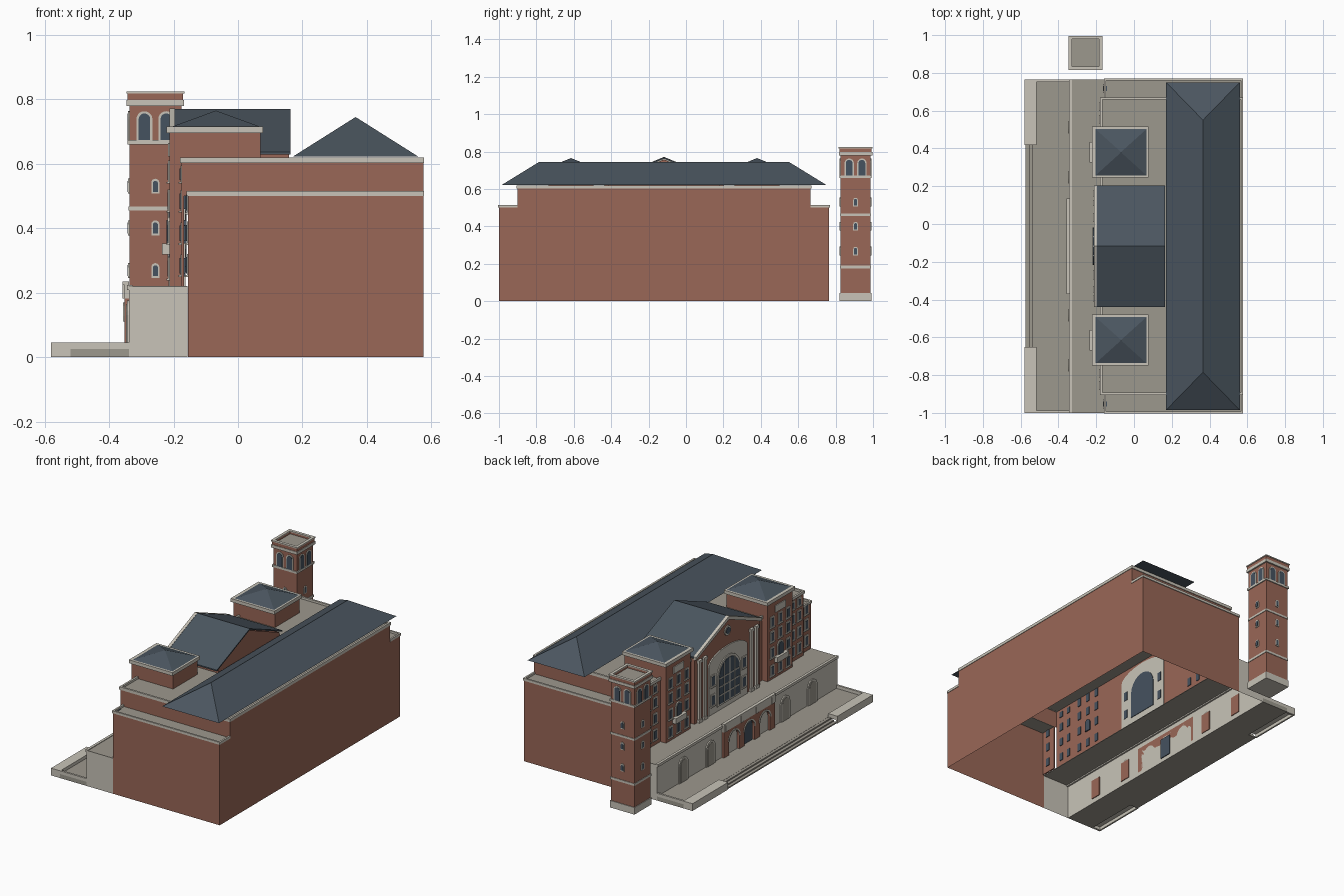
import bpy, bmesh, math

if "Cube" in bpy.data.objects:
    bpy.data.objects.remove(bpy.data.objects["Cube"])

COLOURS = {
    "brick": (0.32, 0.135, 0.095), "stone": (0.58, 0.55, 0.48),
    "paving": (0.335, 0.315, 0.27), "slate": (0.07, 0.092, 0.115),
    "glass": (0.06, 0.085, 0.115),
}
MATS = {}
for key, c in COLOURS.items():
    MATS[key] = bpy.data.materials.new(key)
    MATS[key].diffuse_color = (*c, 1)

C = -0.1175          # symmetry line of the building in y
parts = {}           # part name -> (bmesh, material)


def part(name, mat):
    return parts.setdefault(name, (bmesh.new(), mat))[0]


def box(name, mat, x0, x1, y0, y1, z0, z1, skip=""):
    """Box; skip leaves faces open: l/r = -x/+x, f/k = -y/+y, b/t = bottom/top."""
    bm = part(name, mat)
    v = [bm.verts.new((x, y, z)) for z in (z0, z1) for y in (y0, y1) for x in (x0, x1)]
    for k, q in dict(b=(0, 2, 3, 1), t=(4, 5, 7, 6), f=(0, 1, 5, 4),
                     k=(2, 6, 7, 3), l=(0, 4, 6, 2), r=(1, 3, 7, 5)).items():
        if k not in skip:
            bm.faces.new([v[i] for i in q])


def prism(name, mat, pts, a, b, axis="x"):
    """Extrude a (side, z) outline between a and b along an axis."""
    bm = part(name, mat)
    put = (lambda p, d: (d, p[0], p[1])) if axis == "x" else (lambda p, d: (p[0], d, p[1]))
    A = [bm.verts.new(put(p, a)) for p in pts]
    B = [bm.verts.new(put(p, b)) for p in pts]
    n = len(pts)
    fs = [bm.faces.new(A), bm.faces.new(B)]
    fs += [bm.faces.new((A[i], A[(i + 1) % n], B[(i + 1) % n], B[i])) for i in range(n)]
    bmesh.ops.recalc_face_normals(bm, faces=fs)


def arch(c, half, z0, spring, rise=None, n=10):
    rise = half if rise is None else rise
    top = [(c + half * math.cos(math.pi * i / n), spring + rise * math.sin(math.pi * i / n))
           for i in range(n + 1)]
    return [(c + half, z0)] + top + [(c - half, z0)]


def ring(name, mat, x0, x1, y0, y1, z0, z1, t):
    box(name, mat, x0, x1, y0, y0 + t, z0, z1)
    box(name, mat, x0, x1, y1 - t, y1, z0, z1)
    box(name, mat, x0, x0 + t, y0 + t, y1 - t, z0, z1)
    box(name, mat, x1 - t, x1, y0 + t, y1 - t, z0, z1)


def hip(name, x0, x1, y0, y1, z0, z1, run):
    """Hipped roof with its ridge along y."""
    bm = part(name, "slate")
    xm = (x0 + x1) / 2
    v = [bm.verts.new(p) for p in ((x0, y0, z0), (x1, y0, z0), (x1, y1, z0), (x0, y1, z0),
                                   (xm, y0 + run, z1), (xm, y1 - run, z1))]
    for q in ((0, 3, 2, 1), (0, 1, 4), (1, 2, 5, 4), (2, 3, 5), (3, 0, 4, 5)):
        bm.faces.new([v[i] for i in q])


def window(x, y, z, w=0.026, h=0.055, depth=0.012):
    """Facade window: stone surround, sill and glass through the wall."""
    box("window_surrounds", "stone", x - 0.004, x, y - w / 2 - .006, y + w / 2 + .006, z - .008, z + h + .01)
    box("window_sills", "stone", x - 0.009, x, y - w / 2 - .01, y + w / 2 + .01, z - .012, z - .006)
    box("window_glass", "glass", x - 0.006, x + depth, y - w / 2, y + w / 2, z, z + h)


# main shell, open underneath
box("main_walls", "brick", -.155, .575, -1, .765, 0, .5, "ltb")
box("upper_walls", "brick", -.175, .575, -.9, .665, .5, .605, "ltb")
box("upper_flat_roof", "paving", -.175, .575, -.9, .665, .603, .607)
ring("upper_coping", "stone", -.18, .578, -.905, .67, .602, .62, .012)
box("facade_wall", "brick", -.175, -.167, -.9, .665, .22, .605)
for s in (-1, 1):
    a, b = sorted((C + s * .7825, C + s * .8825))
    box("wing_fronts", "brick", -.155, -.147, a, b, .22, .5)
    box("wing_flat_roofs", "paving", -.155, .575, a, b, .498, .503)
    ya, yb = sorted((C + s * .876, C + s * .887))
    box("wing_coping", "stone", -.16, .578, ya, yb, .5, .515)
    for x0, x1 in ((-.16, -.149), (.567, .578)):
        box("wing_coping", "stone", x0, x1, a, b, .5, .515)
    # wing windows
    for z in (.26, .36, .455):
        window(-.155, C + s * .835, z, h=.05)
    for z in (.26, .36, .46, .55):
        for off in (.672, .738):
            window(-.175, C + s * off, z, h=.048 if z < .5 else .035)

# long hipped main roof
hip("main_roof", .17, .56, -.985, .75, .622, .745, .2)

# corner pavilions
for s in (-1, 1):
    p = C + s * .4975
    box("pavilion_walls", "brick", -.213, -.17, p - .12, p + .12, .22, .61, "rtb")
    box("pavilion_attics", "brick", -.213, .07, p - .12, p + .12, .605, .695, "tb")
    box("pavilion_cornices", "stone", -.222, .077, p - .135, p + .135, .695, .716)
    hip("pavilion_roofs", -.203, .066, p - .122, p + .122, .716, .765, .121)
    box("attic_plaques", "stone", -.218, -.213, p - .05, p + .05, .622, .665)
    for z in (.25, .36, .46, .55):
        for off in (-.078, 0, .078):
            if off or z != .36:
                window(-.213, p + off, z, depth=.05, h=.05)
    # balcony with arched door
    box("balconies", "stone", -.236, -.213, p - .055, p + .055, .318, .352)
    prism("balcony_door_surrounds", "stone", arch(p, .03, .352, .405), -.219, -.213)
    prism("balcony_doors", "glass", arch(p, .021, .352, .405), -.222, -.16)

# central gabled hall
box("hall_front", "brick", -.2, -.17, C - .32, C + .32, .22, .625, "rtb")
prism("hall_gable", "brick", [(C - .3, .606), (C + .3, .606), (C + .3, .63), (C, .758), (C - .3, .63)], -.2, .158)
prism("hall_roof", "slate", [(C - .322, .628), (C, .762), (C + .322, .628), (C + .322, .636), (C, .77), (C - .322, .636)],
      -.197, .163)
prism("pediment_rake", "stone", [(C - .322, .618), (C, .75), (C + .322, .618), (C + .322, .638), (C, .772), (C - .322, .638)],
      -.213, -.195)
ring_pts = lambda r: [(C + r * math.cos(i * math.pi / 8), .68 + r * math.sin(i * math.pi / 8)) for i in range(16)]
prism("oculus_surround", "stone", ring_pts(.03), -.206, -.2)
prism("oculus_glass", "glass", ring_pts(.02), -.208, -.2)

# stone centrepiece with great arched window
prism("centre_panel", "stone", arch(C, .19, .22, .52, .07, 14), -.207, -.163)
prism("great_window_surround", "stone", arch(C, .115, .25, .42), -.213, -.207)
prism("great_window", "glass", arch(C, .1, .262, .42), -.216, -.16)
for off in (-.05, 0, .05):
    h = .42 + math.sqrt(.01 - off * off)
    box("great_window_bars", "stone", -.219, -.215, C + off - .003, C + off + .003, .262, h)
for z in (.315, .368, .42):
    box("great_window_bars", "stone", -.219, -.215, C - .1, C + .1, z - .003, z + .003)
for s in (-1, 1):
    for z in (.28, .4):
        window(-.207, C + s * .152, z, w=.03, depth=.046)
    # paired pilasters with bases and capitals
    for off in (.228, .278):
        y = C + s * off
        box("pilasters", "stone", -.212, -.2, y - .011, y + .011, .22, .6)
        for z in (.22, .588):
            box("pilaster_caps", "stone", -.216, -.2, y - .016, y + .016, z, z + .018)

# terrace, open underneath
box("terrace_walls", "stone", -.338, -.156, -1, .765, 0, .218, "rtb")
box("terrace_floor", "paving", -.338, -.156, -1, .765, .216, .22)
box("terrace_coping", "stone", -.344, -.328, -1, .765, .208, .224)
for off in (-.63, -.365, .365, .63):
    y = C + off
    prism("terrace_arch_surrounds", "stone", arch(y, .045, .025, .13), -.345, -.338)
    prism("terrace_arch_niches", "paving", arch(y, .033, .025, .13), -.347, -.338)
    box("terrace_inner_doors", "brick", -.338, -.334, y - .035, y + .035, .03, .15)
box("entrance_door", "glass", -.341, -.333, C - .04, C + .04, .025, .15)

# brick entrance arcade with stone parapet
out = [(C - .25, .025)]
for off in (-.15, 0, .15):
    out += arch(C + off, .05, .025, .11)[::-1]
    prism("arcade_arch_trim", "stone",
          arch(C + off, .059, .11, .11)[1:-1] + arch(C + off, .05, .11, .11)[1:-1][::-1], -.357, -.352)
out += [(C + .25, .025), (C + .25, .182), (C - .25, .182)]
prism("entrance_arcade", "brick", out, -.353, -.338)
box("arcade_parapet", "stone", -.354, -.338, C - .25, C + .25, .182, .225)
box("arcade_cornice", "stone", -.358, -.338, C - .253, C + .253, .225, .235)
for off in (-.225, -.075, .075, .225):
    box("arcade_posts", "stone", -.358, -.338, C + off - .012, C + off + .012, .182, .232)

# forecourt, end walls and steps
box("forecourt", "paving", -.52, -.338, -1, .765, 0, .025)
for s in (-1, 1):
    a, b = sorted((C + s * .535, C + s * .8825))
    box("forecourt_blocks", "stone", -.58, -.57, a, b, 0, .045)
    box("forecourt_blocks", "stone", -.57, -.517, a, b, .02, .045)
    a, b = sorted((C + s * .87, C + s * .8825))
    box("forecourt_end_walls", "stone", -.58, -.338, a, b, .025, .045)
    box("forecourt_end_walls", "stone", -.58, -.517, a, b, 0, .025)
for i in range(3):
    box("front_steps", "paving", -.575 + i * .019, -.52, C - .535, C + .535, 0, .008 * (i + 1))

# bell tower
TX, TY, H = -.2565, .9065, .0805


def collar(name, mat, z0, z1, e, skip=""):
    box(name, mat, TX - H - e, TX + H + e, TY - H - e, TY + H + e, z0, z1, skip)


collar("tower_shaft", "brick", .04, .805, 0, "t")
collar("tower_base", "stone", 0, .043, .004)
for z0, z1, e in ((.176, .19, .003), (.455, .468, .003), (.66, .673, .006), (.78, .798, .009)):
    collar("tower_bands", "stone", z0, z1, e)
collar("tower_top_floor", "paving", .8, .806, -.005)
e = H + .006
ring("tower_parapet", "brick", TX - e, TX + e, TY - e, TY + e, .798, .819, .014)
e = H + .0095
ring("tower_coping", "stone", TX - e, TX + e, TY - e, TY + e, .818, .825, .018)
for axis, c, face in (("x", TY, TX), ("y", TX, TY)):
    for s in (-1, 1):
        d = lambda k: face + s * (H + k)
        # paired belfry arches
        for off in (-.034, .034):
            prism("belfry_surrounds", "stone", arch(c + off, .025, .673, .738), d(-.002), d(.004), axis)
            prism("belfry_openings", "glass", arch(c + off, .018, .673, .738), d(-.002), d(.006), axis)
        # slit windows
        for z in (.245, .378, .507):
            prism("tower_slit_surrounds", "stone", arch(c, .0125, z, z + .034), d(-.002), d(.004), axis)
            prism("tower_slit_glass", "glass", arch(c, .008, z + .006, z + .032), d(-.002), d(.006), axis)

# turn every collected part into an object
for name, (bm, mat) in parts.items():
    me = bpy.data.meshes.new(name)
    bm.to_mesh(me)
    bm.free()
    me.materials.append(MATS[mat])
    bpy.context.collection.objects.link(bpy.data.objects.new(name, me))

for m in bpy.data.materials:
    if m.users and not m.is_grease_pencil:
        m.use_nodes = True
        m.node_tree.nodes["Principled BSDF"].inputs["Base Color"].default_value = m.diffuse_color
